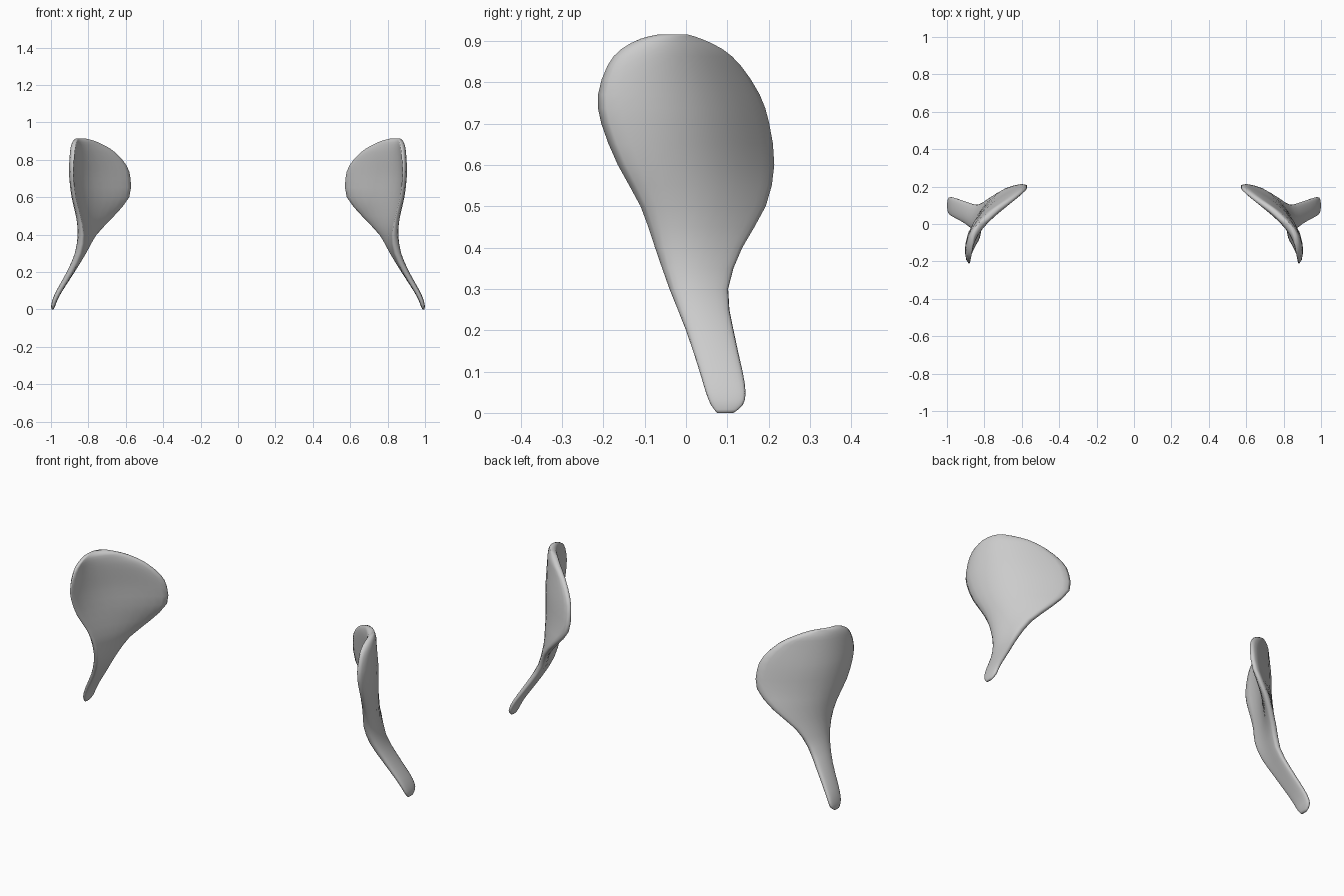
import bpy
import bmesh
from math import sin, cos, pi
from mathutils import Vector

cube = bpy.data.objects.get("Cube")
if cube:
    bpy.data.objects.remove(cube, do_unlink=True)

# One plain grey for both paddles
grey = bpy.data.materials.new("plain grey")
grey.use_nodes = True
colour = (0.6, 0.6, 0.6, 1)
grey.diffuse_color = colour
grey.node_tree.nodes["Principled BSDF"].inputs["Base Color"].default_value = colour

# Sections from stem tip to blade top:
# height, front edge x and y, back edge x and y, outward bow, thickness
SECTIONS = [
    (0.00, 0.992, 0.075, 0.992, 0.115, 0, 0.01),
    (0.02, 0.988, 0.06, 0.988, 0.138, 0, 0.022),
    (0.05, 0.979, 0.048, 0.979, 0.144, 0, 0.027),
    (0.1, 0.953, 0.033, 0.953, 0.137, 0.002, 0.033),
    (0.2, 0.893, 0, 0.888, 0.115, 0.005, 0.04),
    (0.3, 0.848, -0.04, 0.825, 0.102, 0.01, 0.047),
    (0.4, 0.834, -0.075, 0.765, 0.136, 0.022, 0.049),
    (0.5, 0.85, -0.11, 0.668, 0.191, 0.043, 0.05),
    (0.6, 0.874, -0.165, 0.584, 0.211, 0.07, 0.05),
    (0.7, 0.882, -0.205, 0.576, 0.199, 0.086, 0.05),
    (0.77, 0.882, -0.213, 0.598, 0.176, 0.083, 0.05),
    (0.84, 0.879, -0.19, 0.66, 0.13, 0.062, 0.05),
    (0.88, 0.874, -0.157, 0.725, 0.086, 0.04, 0.047),
    (0.905, 0.868, -0.11, 0.783, 0.035, 0.019, 0.036),
    (0.915, 0.86, -0.07, 0.825, 0.005, 0.007, 0.016),
]
SIDES = 24
STEPS = 2


def smooth_sections():
    """Add in-between sections along a spline through the given ones."""
    result = []
    last = len(SECTIONS) - 1
    for i in range(last):
        neighbours = [SECTIONS[max(0, min(last, i + k))] for k in (-1, 0, 1, 2)]
        for step in range(STEPS):
            t = step / STEPS
            result.append([
                b + t / 2 * (c - a + t * (2 * a - 5 * b + 4 * c - d + t * (3 * (b - c) + d - a)))
                for a, b, c, d in zip(*neighbours)
            ])
    result.append(SECTIONS[last])
    return result


def section_ring(bm, side, section):
    """A bowed, round-edged slat running from front edge to back edge."""
    z, front_x, front_y, back_x, back_y, bow, thick = section
    front = Vector((front_x, front_y, z))
    chord = Vector((back_x, back_y, z)) - front
    outward = Vector((chord.y, -chord.x, 0)).normalized()
    ring = []
    for i in range(SIDES):
        angle = 2 * pi * i / SIDES
        t = (1 - cos(angle)) / 2
        # flattened ellipse keeps the rims full and rounded
        half = abs(sin(angle)) ** 0.55 * thick / 2
        half = half if sin(angle) > 0 else -half
        point = front + chord * t + outward * (bow * sin(pi * t ** 0.76) + half)
        ring.append(bm.verts.new((point.x * side, point.y, point.z)))
    return ring


def make_paddle(name, side):
    bm = bmesh.new()
    rings = [section_ring(bm, side, section) for section in smooth_sections()]
    for low, high in zip(rings, rings[1:]):
        for i in range(SIDES):
            j = (i + 1) % SIDES
            bm.faces.new((low[i], low[j], high[j], high[i]))
    # close the stem tip and the blade top
    bm.faces.new(rings[0])
    bm.faces.new(rings[-1])
    bmesh.ops.recalc_face_normals(bm, faces=bm.faces)
    for face in bm.faces:
        face.smooth = True
    mesh = bpy.data.meshes.new(name)
    bm.to_mesh(mesh)
    bm.free()
    mesh.materials.append(grey)
    paddle = bpy.data.objects.new(name, mesh)
    bpy.context.collection.objects.link(paddle)


# Mirrored pair
make_paddle("left_curved_paddle", 1)
make_paddle("right_curved_paddle", -1)
